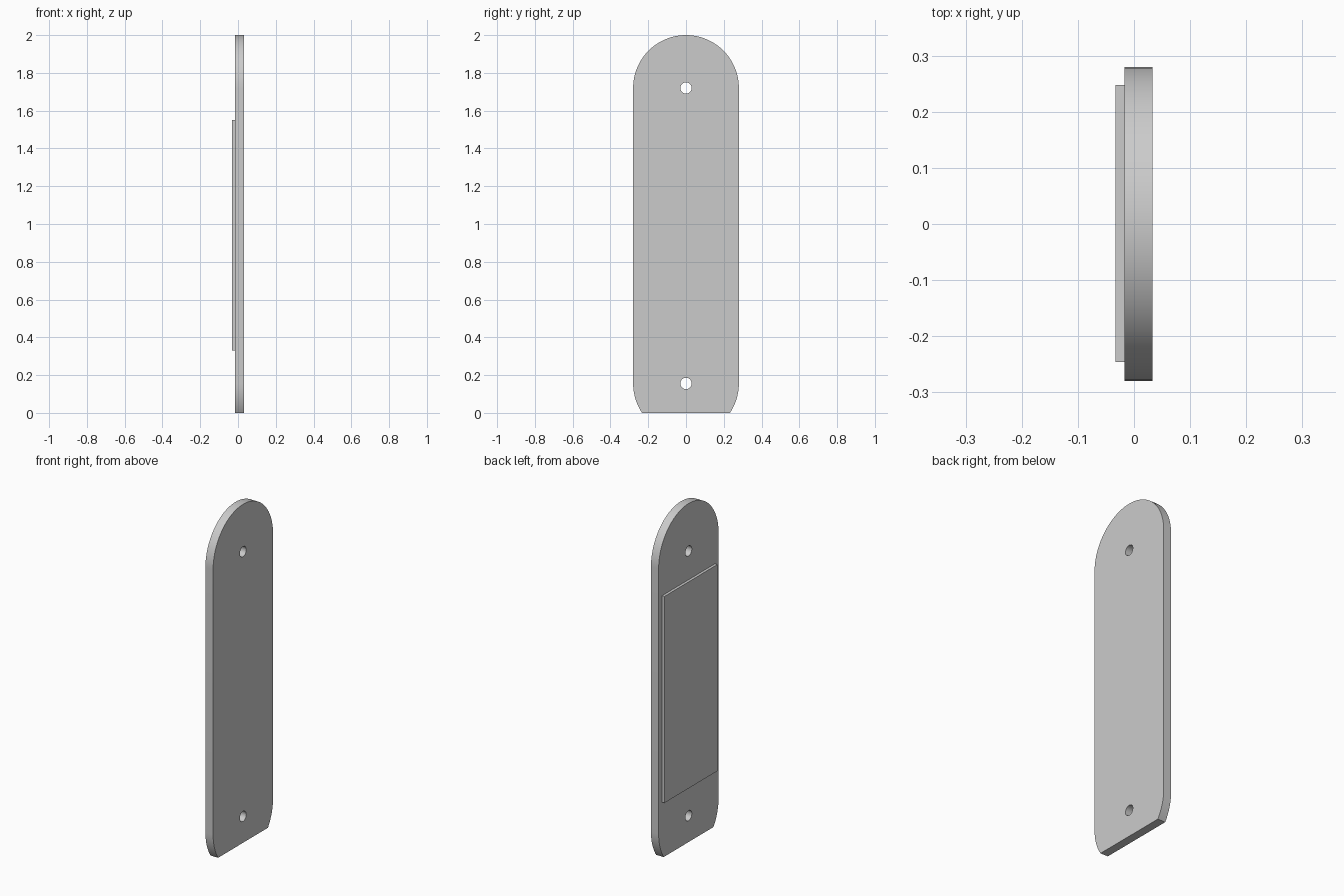
import bpy
import bmesh
from math import sin, cos, pi, asin, radians
from mathutils import Matrix

cube = bpy.data.objects.get("Cube")
if cube:
    bpy.data.objects.remove(cube, do_unlink=True)

# Plain grey for the whole model
grey = bpy.data.materials.new("plain_grey")
grey.use_nodes = True
colour = (0.6, 0.6, 0.6, 1)
grey.diffuse_color = colour
grey.node_tree.nodes["Principled BSDF"].inputs["Base Color"].default_value = colour

RADIUS = 0.28
TOP_Z, LOW_Z = 2 - RADIUS, 0.156
BACK_X, FACE_X = -0.017, 0.033


def add_object(name, bm):
    bmesh.ops.recalc_face_normals(bm, faces=bm.faces)
    mesh = bpy.data.meshes.new(name)
    bm.to_mesh(mesh)
    bm.free()
    mesh.materials.append(grey)
    obj = bpy.data.objects.new(name, mesh)
    bpy.context.collection.objects.link(obj)
    return obj


def slab(name, outline, x0, x1):
    """Extrude a (y, z) outline along x."""
    bm = bmesh.new()
    face = bm.faces.new([bm.verts.new((x0, y, z)) for y, z in outline])
    grown = bmesh.ops.extrude_face_region(bm, geom=[face])["geom"]
    verts = [v for v in grown if isinstance(v, bmesh.types.BMVert)]
    bmesh.ops.translate(bm, verts=verts, vec=(x1 - x0, 0, 0))
    return add_object(name, bm)


def arc(centre_z, start, end, steps):
    angles = [start + (end - start) * i / steps for i in range(steps + 1)]
    return [(RADIUS * cos(a), centre_z + RADIUS * sin(a)) for a in angles]


# Plate: round top, rounded lower corners cut flat at the ground
cut = asin(LOW_Z / RADIUS)
outline = (arc(TOP_Z, 0, pi, 48)
           + arc(LOW_Z, pi, pi + cut, 10)
           + arc(LOW_Z, -cut, 0, 10))
plate = slab("plate", outline, BACK_X, FACE_X)

# Screw holes
bm = bmesh.new()
for z in (TOP_Z, LOW_Z):
    place = Matrix.Translation((0, 0, z)) @ Matrix.Rotation(pi / 2, 4, "Y")
    bmesh.ops.create_cone(bm, cap_ends=True, segments=32, radius1=0.03,
                          radius2=0.03, depth=0.2, matrix=place)
cutter = add_object("hole_cutter", bm)
cutter.hide_render = True
drill = plate.modifiers.new("screw_holes", "BOOLEAN")
drill.operation = "DIFFERENCE"
drill.solver = "EXACT"
drill.object = cutter
bpy.ops.object.select_all(action="DESELECT")
plate.select_set(True)
bpy.context.view_layer.objects.active = plate
bpy.ops.object.modifier_apply(modifier=drill.name)
bpy.data.objects.remove(cutter, do_unlink=True)
bpy.ops.object.shade_smooth_by_angle(angle=radians(30))

# Raised rectangular panel on the back of the plate
low, high, left, right = 0.33, 1.55, 0.248, -0.246
slab("raised_panel", [(left, low), (left, high), (right, high), (right, low)],
     -0.033, BACK_X)
